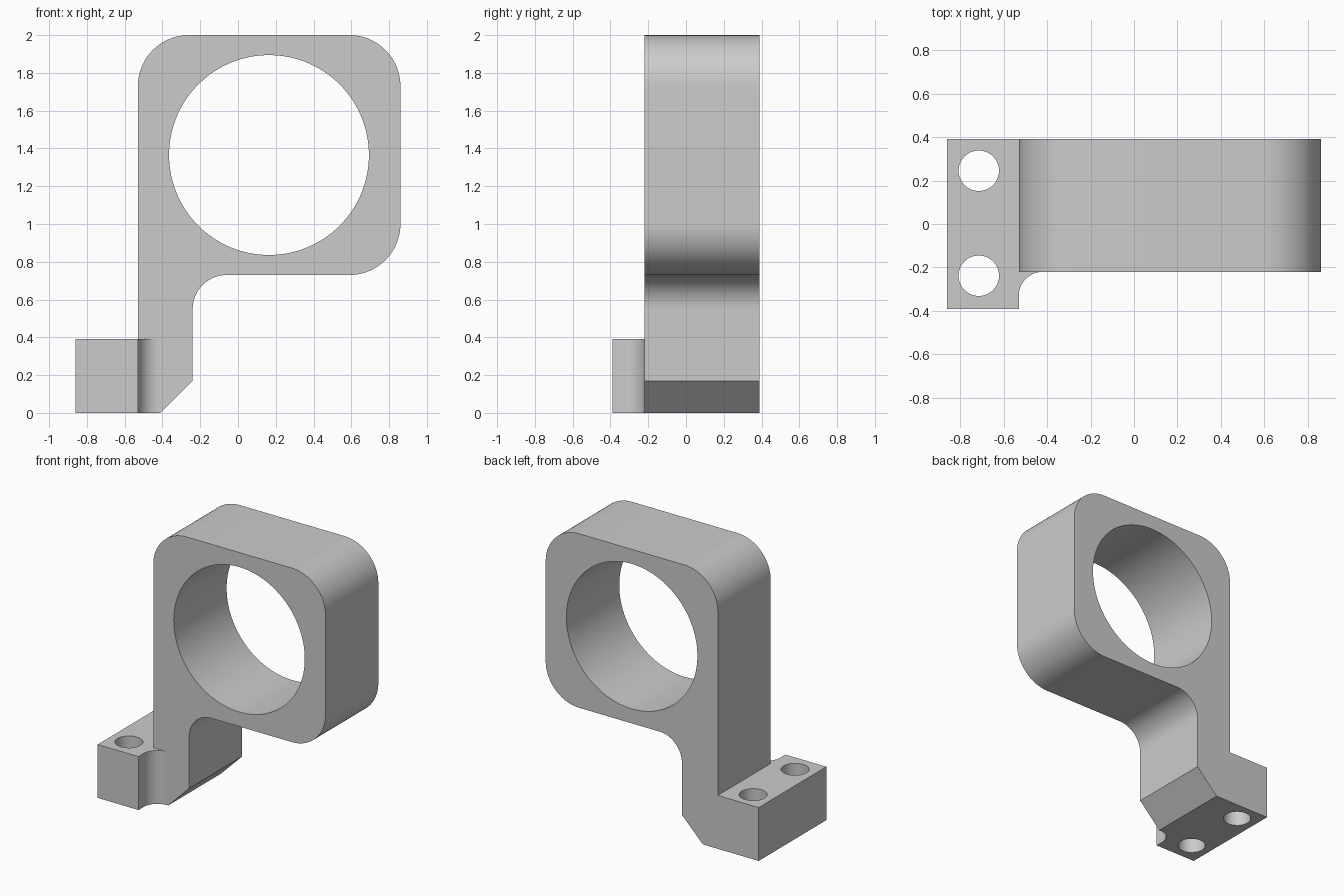
import bpy, bmesh
from math import sin, cos, radians
from mathutils import Vector

if "Cube" in bpy.data.objects:
    bpy.data.objects.remove(bpy.data.objects["Cube"])


def arc(cx, cy, r, a0, a1, n=20):
    """Points along an arc, angles in degrees."""
    return [(cx + r * cos(radians(a0 + (a1 - a0) * i / n)),
             cy + r * sin(radians(a0 + (a1 - a0) * i / n))) for i in range(n + 1)]


def prism(name, points, place, sweep):
    """Extrude a closed 2D outline; place maps (u, v) to 3D."""
    bm = bmesh.new()
    face = bm.faces.new([bm.verts.new(place(u, v)) for u, v in points])
    ext = bmesh.ops.extrude_face_region(bm, geom=[face])
    moved = [e for e in ext["geom"] if isinstance(e, bmesh.types.BMVert)]
    bmesh.ops.translate(bm, verts=moved, vec=Vector(sweep))
    bmesh.ops.recalc_face_normals(bm, faces=bm.faces)
    mesh = bpy.data.meshes.new(name)
    bm.to_mesh(mesh)
    bm.free()
    obj = bpy.data.objects.new(name, mesh)
    bpy.context.collection.objects.link(obj)
    return obj


def combine(target, tool, operation):
    """Apply an exact boolean and discard the tool object."""
    tool.hide_render = True
    mod = target.modifiers.new(operation.title(), 'BOOLEAN')
    mod.operation, mod.solver, mod.object = operation, 'EXACT', tool
    bpy.context.view_layer.objects.active = target
    bpy.ops.object.modifier_apply(modifier=mod.name)
    bpy.data.objects.remove(tool, do_unlink=True)


def circle(cx, cy, r, n=96):
    return arc(cx, cy, r, 0, 360, n)[:-1]


# Clamp head and leg: front outline swept along y
outline = ([(-0.53, 0), (-0.41, 0), (-0.24, 0.17)]
           + arc(-0.06, 0.55, 0.18, 180, 90)
           + arc(0.59, 1.0, 0.27, 270, 360)
           + arc(0.59, 1.73, 0.27, 0, 90)
           + arc(-0.26, 1.73, 0.27, 90, 180))
bracket = prism("ring_bracket", outline, lambda u, v: (u, -0.22, v), (0, 0.61, 0))

# Mounting foot with the filleted inner corner: top outline swept up
foot_outline = ([(-0.86, -0.39), (-0.53, -0.39)]
                + arc(-0.42, -0.33, 0.11, 180, 90)
                + [(-0.42, 0.39), (-0.86, 0.39)])
foot = prism("mounting_foot", foot_outline, lambda u, v: (u, v, 0), (0, 0, 0.39))
combine(bracket, foot, 'UNION')

# Large round bore
bore = prism("bore_cutter", circle(0.164, 1.365, 0.529, 128),
             lambda u, v: (u, -1, v), (0, 2, 0))
combine(bracket, bore, 'DIFFERENCE')

# Two screw holes through the foot
for y in (-0.238, 0.245):
    hole = prism("screw_hole_cutter", circle(-0.714, y, 0.093, 64),
                 lambda u, v: (u, v, -0.5), (0, 0, 1.5))
    combine(bracket, hole, 'DIFFERENCE')

# Smooth curves, crisp edges
bpy.ops.object.select_all(action='DESELECT')
bracket.select_set(True)
bpy.context.view_layer.objects.active = bracket
bpy.ops.object.shade_smooth_by_angle(angle=radians(30))
